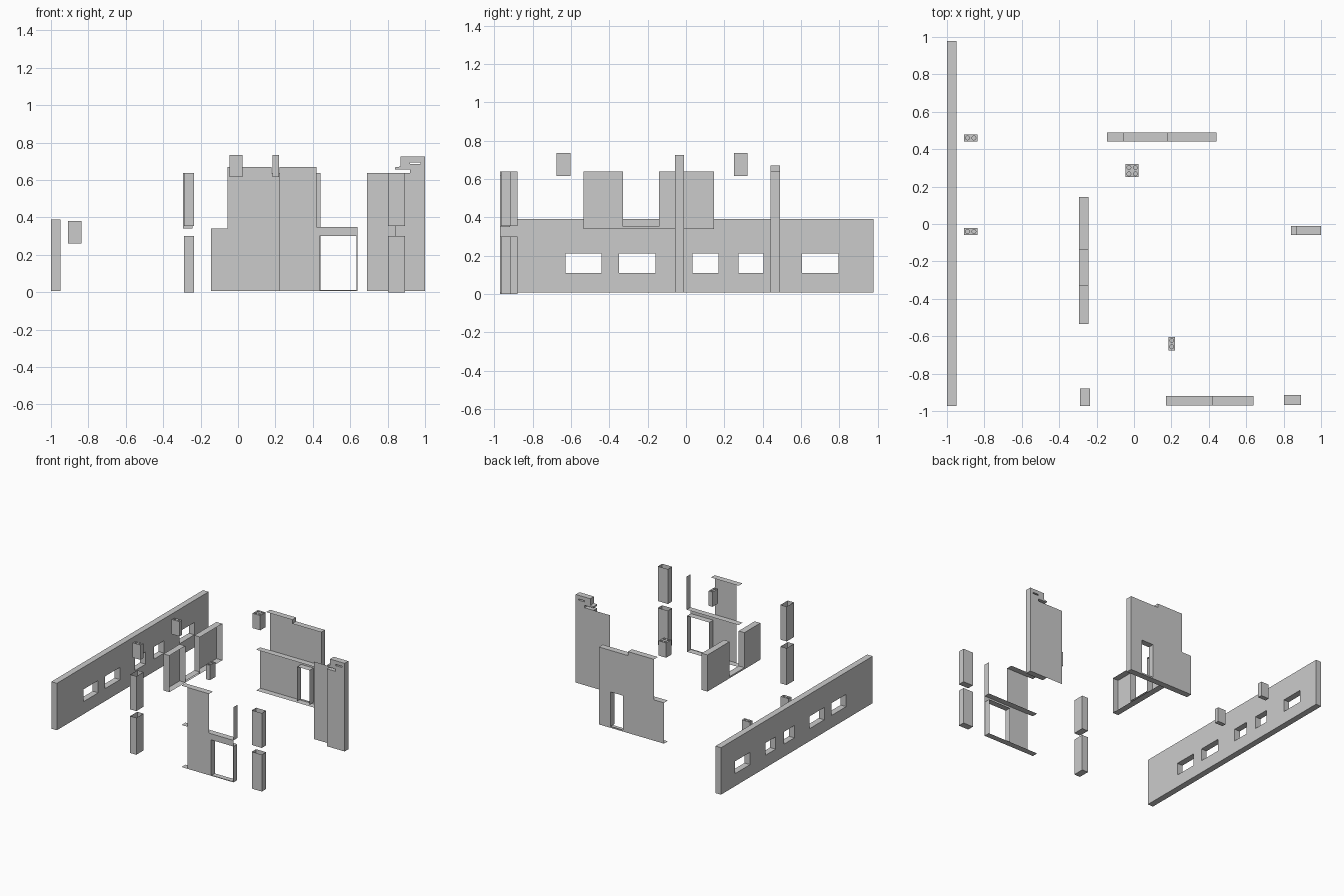
import bpy, bmesh
from math import sin, cos, pi
from mathutils import Vector

if "Cube" in bpy.data.objects:
    bpy.data.objects.remove(bpy.data.objects["Cube"])

ORDER = {'x': lambda u, v, w: (w, u, v), 'y': lambda u, v, w: (u, w, v), 'z': lambda u, v, w: (u, v, w)}


def rect(u0, u1, v0, v1):
    return [(u0, v0), (u1, v0), (u1, v1), (u0, v1)]


def circle(u, v, r, n=12):
    return [(u + r * cos(2 * pi * i / n), v + r * sin(2 * pi * i / n)) for i in range(n)]


def panel(bm, axis, at, outline, holes=(), depth=0, sign=1):
    """Flat face (with holes) across an axis, optionally extruded along it."""
    part = bmesh.new()
    for loop in [outline, *holes]:
        vs = [part.verts.new(ORDER[axis](u, v, at)) for u, v in loop]
        for a, b in zip(vs, vs[1:] + vs[:1]):
            part.edges.new((a, b))
    normal = Vector(ORDER[axis](0, 0, sign))
    bmesh.ops.triangle_fill(part, use_beauty=True, edges=part.edges[:], normal=normal)
    if depth:
        ext = bmesh.ops.extrude_face_region(part, geom=part.faces[:], use_keep_orig=True)
        moved = [g for g in ext['geom'] if isinstance(g, bmesh.types.BMVert)]
        bmesh.ops.translate(part, verts=moved, vec=ORDER[axis](0, 0, depth))
        bmesh.ops.recalc_face_normals(part, faces=part.faces[:])
    tmp = bpy.data.meshes.new("tmp")
    part.to_mesh(tmp)
    part.free()
    bm.from_mesh(tmp)
    bpy.data.meshes.remove(tmp)


def finish(bm, name):
    mesh = bpy.data.meshes.new(name)
    bmesh.ops.remove_doubles(bm, verts=bm.verts[:], dist=0.0001)
    bmesh.ops.dissolve_limit(bm, angle_limit=0.01, verts=bm.verts[:], edges=bm.edges[:])
    bm.to_mesh(mesh)
    bm.free()
    bpy.context.collection.objects.link(bpy.data.objects.new(name, mesh))


B = 0.008  # underside of the walls

# Long side wall with five windows
bm = bmesh.new()
windows = [(-.63, -.44), (-.35, -.16), (.035, .17), (.275, .405), (.605, .795)]
panel(bm, 'x', -1, rect(-.972, .978, B, .39), [rect(a, b, .11, .21) for a, b in windows], .05)
finish(bm, "long_wall")

# Front wall: outer skin, door frame, and ledges reaching inwards
bm = bmesh.new()
F0, F1 = -.97, -.92
skin = [(.223, B), (.638, B), (.638, .35), (.42, .35), (.42, .67), (.223, .67)]
panel(bm, 'y', F0, skin, [rect(.435, .634, .013, .30)], sign=-1)
for x0, x1, z in [(.17, .638, B), (.17, .42, .67), (.17, .638, .35), (.435, .634, .30)]:
    panel(bm, 'z', z, rect(x0, x1, F0, F1))
for x, z0, z1 in [(.435, B, .30), (.636, B, .30), (.638, .35, .62)]:
    panel(bm, 'x', x, rect(F0, F1, z0, z1))
finish(bm, "front_wall")

# Back wall: outer skin with doorway, ledges inwards
bm = bmesh.new()
K0, K1 = .44, .49
skin = [(-.145, B), (.44, B), (.44, .638), (.18, .638), (.18, .67), (-.055, .67), (-.055, .34), (-.145, .34)]
panel(bm, 'y', K1, skin, [rect(.225, .335, .02, .30)])
for x0, x1, z in [(-.145, .44, B), (-.145, .44, .34), (-.055, .18, .67), (.18, .44, .638), (.225, .335, .30)]:
    panel(bm, 'z', z, rect(x0, x1, K0, K1))
for x, z0, z1 in [(.44, B, .638), (.18, .638, .67), (.225, .02, .30), (.335, .02, .30)]:
    panel(bm, 'x', x, rect(K0, K1, z0, z1))
finish(bm, "back_wall")

# Upper cross wall with a gap for a door
bm = bmesh.new()
W0, W1 = -.295, -.243
skin = [(-.535, .34), (.145, .34), (.145, .638), (-.14, .638), (-.14, .353), (-.33, .353), (-.33, .638), (-.535, .638)]
panel(bm, 'x', W0, skin, sign=-1)
for y0, y1, z in [(-.535, .145, .34), (-.33, -.14, .353), (-.535, -.33, .638), (-.14, .145, .638)]:
    panel(bm, 'z', z, rect(W0, W1, y0, y1))
for y in (-.535, -.33, -.14, .145):
    panel(bm, 'y', y, rect(W0, W1, .34, .638))
finish(bm, "upper_cross_wall")

# Right wall: thin plate beside a thick pier with a notched, slotted head
bm = bmesh.new()
panel(bm, 'y', -.01, rect(.69, .84, B, .638))
pier = [(.84, B), (1, B), (1, .725), (.868, .725), (.868, .672), (.84, .668), (.84, .657),
        (.92, .657), (.92, .638), (.84, .638)]
panel(bm, 'y', -.01, pier, [rect(.92, .975, .685, .695)], -.048)
finish(bm, "right_wall_and_pier")

# Hollow corner columns, open at the top
for side, x0, x1, y0, y1 in [("left", -.29, -.235, -.972, -.88), ("right", .802, .892, -.967, -.913)]:
    for level, z0, z1 in [("lower", 0, .30), ("upper", .355, .638)]:
        bm = bmesh.new()
        panel(bm, 'z', z0, rect(x0, x1, y0, y1), sign=-1)
        for x, s in ((x0, -1), (x1, 1)):
            panel(bm, 'x', x, rect(y0, y1, z0, z1), sign=s)
        for y, s in ((y0, -1), (y1, 1)):
            panel(bm, 'y', y, rect(x0, x1, z0, z1), sign=s)
        finish(bm, f"{side}_{level}_column")

# Chimneys with round flues
chimneys = [("small_back", -.873, .46, .036, .018, 2, 1, .262),
            ("small_front", -.873, -.04, .036, .018, 2, 1, .262),
            ("large", -.01, .285, .035, .035, 2, 2, .615),
            ("narrow", .202, -.64, .018, .036, 1, 2, .615)]
for label, cx, cy, hx, hy, nx, ny, z in chimneys:
    bm = bmesh.new()
    flues = [circle(cx + (i - (nx - 1) / 2) * .034, cy + (j - (ny - 1) / 2) * .034, .0105)
             for i in range(nx) for j in range(ny)]
    outline = rect(cx - hx, cx + hx, cy - hy, cy + hy)
    panel(bm, 'z', z, outline, flues, .12)
    for flue in flues:
        panel(bm, 'z', z, flue, sign=-1)
    finish(bm, f"{label}_chimney")
